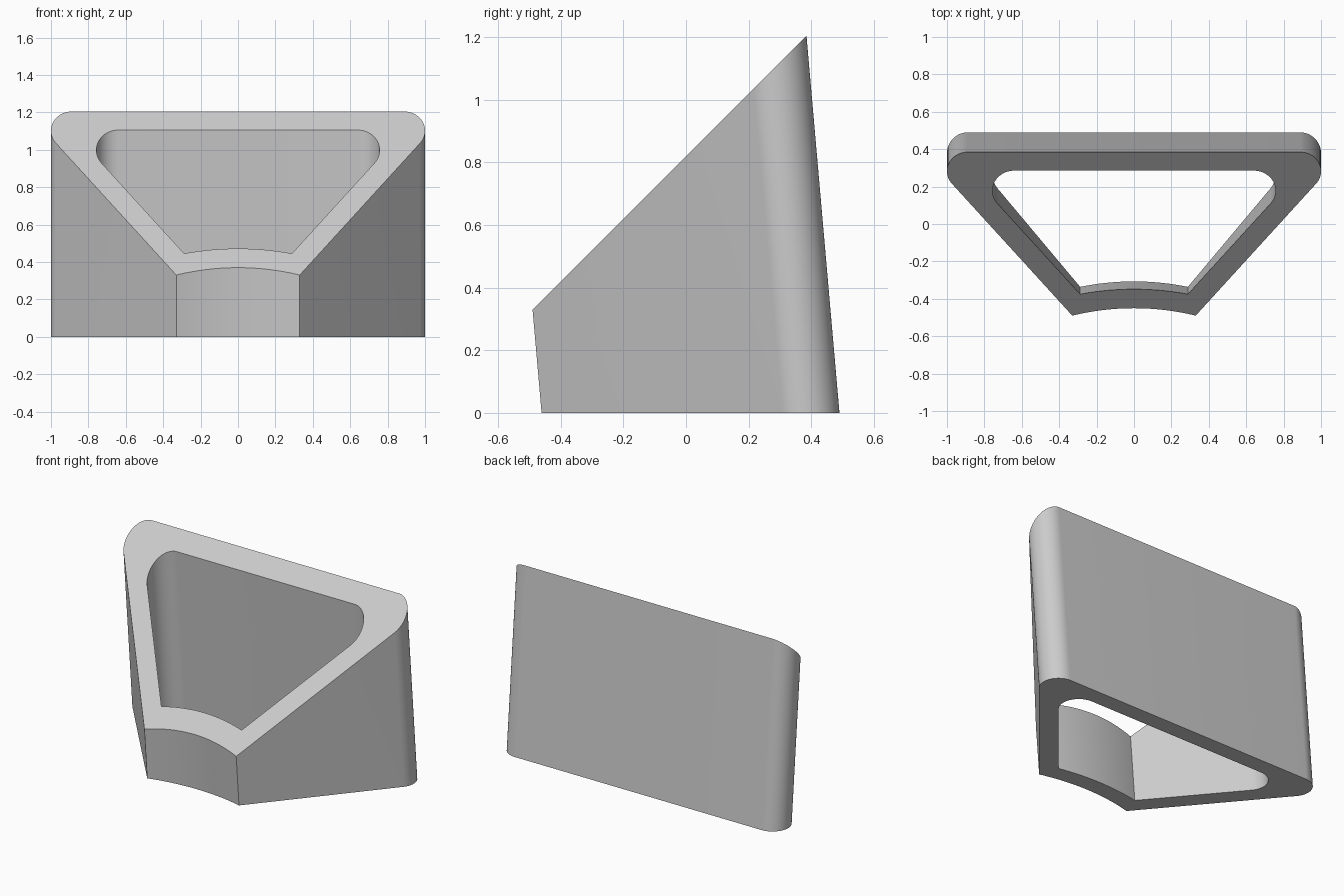
import bpy, bmesh, math
from mathutils import Vector

cube = bpy.data.objects.get("Cube")
if cube:
    bpy.data.objects.remove(cube)

LEAN = 0.0875      # forward lean of the walls per unit of height
TOP = 0.82         # the top is cut along z = y + TOP


def rounded_trapezoid(front_x, front_y, rise, max_x, back_y):
    """Outline with a bowed-in front edge and two rounded back corners."""
    # radius touching the back, the widest x and the slanted side
    nx, ny = math.cos(math.radians(40)), -math.sin(math.radians(40))
    a = (max_x - front_x) * nx + (back_y - front_y) * ny
    r = a / ((1 - nx) * nx + (1 - ny) * ny)
    cx, cy = max_x - r, back_y - r
    half = []
    # half of the front arc, from its middle to the front corner
    radius = (front_x ** 2 + rise ** 2) / (2 * rise)
    sweep = math.asin(front_x / radius)
    for i in range(9):
        t = sweep * i / 8
        half.append((radius * math.sin(t), front_y + rise - radius * (1 - math.cos(t))))
    # back corner
    for i in range(25):
        t = math.radians(-40 + 130 * i / 24)
        half.append((cx + r * math.cos(t), cy + r * math.sin(t)))
    return half + [(-x, y) for x, y in reversed(half[1:])]


def ring(bm, outline, top):
    verts = []
    for x, y in outline:
        z = (y + TOP) / (1 + LEAN) if top else 0
        verts.append(bm.verts.new((x, y - LEAN * z, z)))
    return verts


def bridge(bm, a, b):
    n = len(a)
    for i in range(n):
        j = (i + 1) % n
        bm.faces.new((a[i], a[j], b[j], b[i]))


# Hollow leaning body: outer wall, sloped rim, inner wall, bottom rim
outer = rounded_trapezoid(0.33, -0.461, 0.043, 1.0, 0.49)
inner = rounded_trapezoid(0.288, -0.336, 0.029, 0.757, 0.382)
bm = bmesh.new()
rings = [ring(bm, outer, False), ring(bm, outer, True),
         ring(bm, inner, True), ring(bm, inner, False)]
for k in range(4):
    bridge(bm, rings[k], rings[(k + 1) % 4])
bmesh.ops.recalc_face_normals(bm, faces=bm.faces)
mesh = bpy.data.meshes.new("hollow_body")
bm.to_mesh(mesh)
bm.free()

# Plain grey material
grey = bpy.data.materials.new("light_grey")
grey.use_nodes = True
colour = (0.6, 0.6, 0.6, 1)
grey.diffuse_color = colour
grey.node_tree.nodes["Principled BSDF"].inputs["Base Color"].default_value = colour
mesh.materials.append(grey)

body = bpy.data.objects.new("hollow_body", mesh)
bpy.context.collection.objects.link(body)
bpy.ops.object.select_all(action="DESELECT")
body.select_set(True)
bpy.context.view_layer.objects.active = body
bpy.ops.object.shade_smooth_by_angle(angle=math.radians(20))
